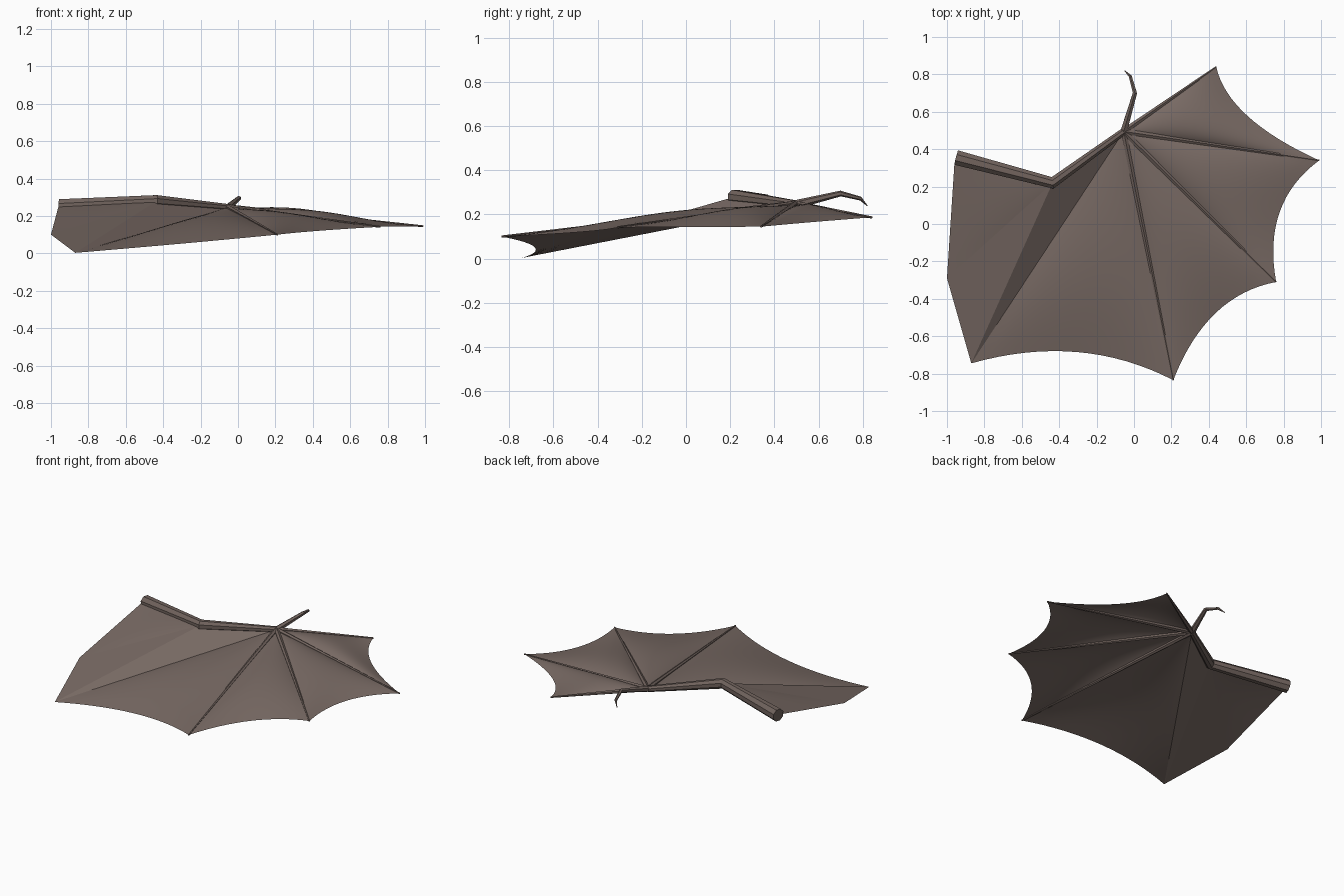
import bpy, bmesh, math
from mathutils import Vector as V

if "Cube" in bpy.data.objects:
    bpy.data.objects.remove(bpy.data.objects["Cube"])

def material(name, col):
    m = bpy.data.materials.new(name)
    m.diffuse_color = (*col, 1)
    m.use_nodes = True
    m.node_tree.nodes["Principled BSDF"].inputs["Base Color"].default_value = m.diffuse_color
    return m

SKIN = material("wing skin", (0.19, 0.145, 0.128))
BONE = material("wing bone", (0.165, 0.125, 0.11))

def finish(bm, name, mat, smooth):
    me = bpy.data.meshes.new(name)
    bm.to_mesh(me)
    bm.free()
    me.materials.append(mat)
    for p in me.polygons:
        p.use_smooth = smooth
    ob = bpy.data.objects.new(name, me)
    bpy.context.collection.objects.link(ob)

def tube(name, pts, radii, sides):
    """Faceted tapering tube with mitred joints."""
    bm = bmesh.new()
    rings = []
    for i, p in enumerate(pts):
        d = (pts[min(i + 1, len(pts) - 1)] - pts[max(i - 1, 0)]).normalized()
        a = d.cross(V((0, 0, 1))).normalized()
        b = a.cross(d)
        rings.append([bm.verts.new(p + radii[i] * (a * math.cos(t) + b * math.sin(t)))
                      for t in [(k + 0.5) * 2 * math.pi / sides for k in range(sides)]])
    for r, s in zip(rings, rings[1:]):
        for k in range(sides):
            n = (k + 1) % sides
            bm.faces.new((r[k], r[n], s[n], s[k]))
    bm.faces.new(rings[0])
    bm.faces.new(rings[-1])
    bmesh.ops.recalc_face_normals(bm, faces=bm.faces)
    finish(bm, name, BONE, False)

def panel(name, root, p, q, scallop, bulge, n=16):
    """Skin between two rays from root, with a scalloped edge and an upward billow."""
    bm = bmesh.new()
    rows = []
    inward = (root - (p + q) / 2)
    inward.z = 0
    inward.normalize()
    for i in range(n + 1):
        t = i / n
        arch = 4 * t * (1 - t)
        edge = p.lerp(q, t) + inward * scallop * arch
        row = []
        for j in range(n + 1):
            s = j / n
            c = root.lerp(edge, s)
            c.z += bulge * arch * math.sin(math.pi * s ** 1.3)
            row.append(bm.verts.new(c))
        rows.append(row)
    for r, u in zip(rows, rows[1:]):
        for j in range(n):
            bm.faces.new((r[j], r[j + 1], u[j + 1], u[j]))
    bmesh.ops.remove_doubles(bm, verts=bm.verts, dist=1e-5)
    bmesh.ops.recalc_face_normals(bm, faces=bm.faces)
    if sum(f.normal.z for f in bm.faces) < 0:
        bmesh.ops.reverse_faces(bm, faces=bm.faces)
    finish(bm, name, SKIN, True)

shoulder, elbow, wrist = V((-.95, .355, .25)), V((-.435, .22, .28)), V((-.055, .495, .245))
tips = [V((.44, .84, .187)), V((.99, .34, .145)), V((.76, -.31, .142)), V((.21, -.835, .1))]
hip, heel = V((-1, -.29, .1)), V((-.87, -.745, .003))

# arm, thumb claw and fingers
tube("arm", [shoulder, elbow, wrist], [.043, .034, .02], 8)
tube("thumb_claw", [wrist, V((.005, .7, .295)), V((-.02, .79, .272)), V((-.05, .82, .24))],
     [.02, .013, .009, .002], 6)
for i, t in enumerate(tips):
    tube(f"finger_{i + 1}", [wrist, t], [.017, .005], 6)

# skin between the fingers, then behind the arm
outer = tips + [heel]
for i, (a, b) in enumerate(zip(outer, outer[1:])):
    panel(f"finger_skin_{i + 1}", wrist, a, b, .108, .04)
panel("forearm_skin_outer", elbow, wrist, heel, 0, 0, 4)
panel("forearm_skin_inner", elbow, heel, hip, 0, 0, 4)
panel("upper_arm_skin", elbow, hip, shoulder - V((.01, .03, 0)), 0, .005, 8)
